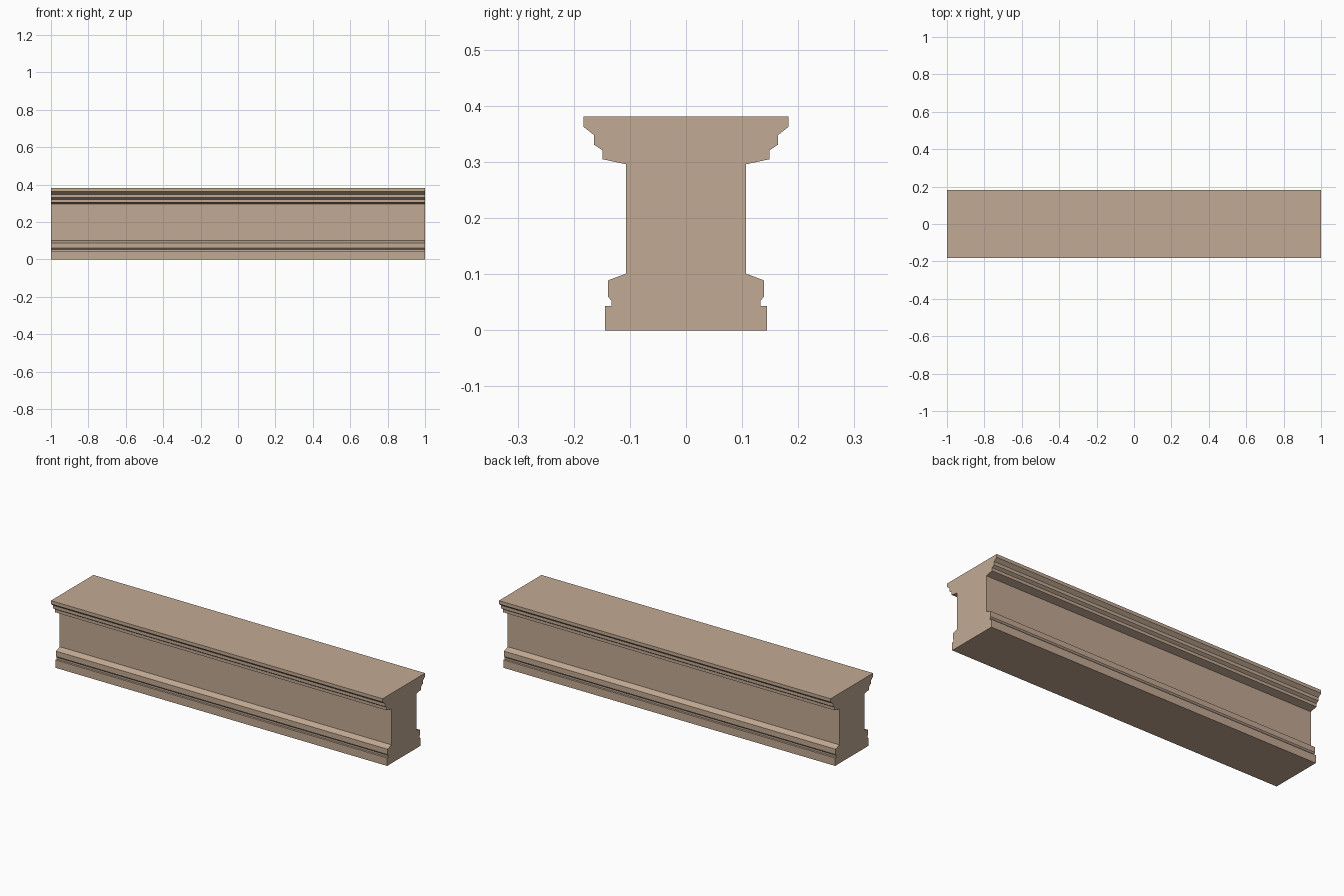
import bpy
import bmesh

cube = bpy.data.objects.get("Cube")
if cube:
    bpy.data.objects.remove(cube, do_unlink=True)

# Warm sandstone
stone = bpy.data.materials.new("warm_sandstone")
stone.use_nodes = True
colour = (0.54, 0.40, 0.295, 1)
stone.diffuse_color = colour
stone.node_tree.nodes["Principled BSDF"].inputs["Base Color"].default_value = colour

LENGTH = 2.0

# Half section of the moulding as (half depth, height), from the base up
half_profile = [
    (0.144, 0), (0.144, 0.043), (0.133, 0.043), (0.133, 0.053),   # plinth and groove
    (0.139, 0.060), (0.139, 0.089), (0.107, 0.101),               # base moulding
    (0.107, 0.296), (0.149, 0.305), (0.149, 0.321),               # wall, lower cornice
    (0.164, 0.331), (0.164, 0.348), (0.183, 0.363), (0.183, 0.381),  # upper cornice
]
section = half_profile + [(-y, z) for y, z in reversed(half_profile)]

# Sweep the mirrored section along the length, with closed ends
bm = bmesh.new()
end = bm.faces.new([bm.verts.new((-LENGTH / 2, y, z)) for y, z in section])
swept = bmesh.ops.extrude_face_region(bm, geom=[end], use_keep_orig=True)
moved = [v for v in swept["geom"] if isinstance(v, bmesh.types.BMVert)]
bmesh.ops.translate(bm, vec=(LENGTH, 0, 0), verts=moved)
bmesh.ops.recalc_face_normals(bm, faces=bm.faces[:])

mesh = bpy.data.meshes.new("moulded_wall")
bm.to_mesh(mesh)
bm.free()
mesh.materials.append(stone)
wall = bpy.data.objects.new("moulded_wall", mesh)
bpy.context.collection.objects.link(wall)
